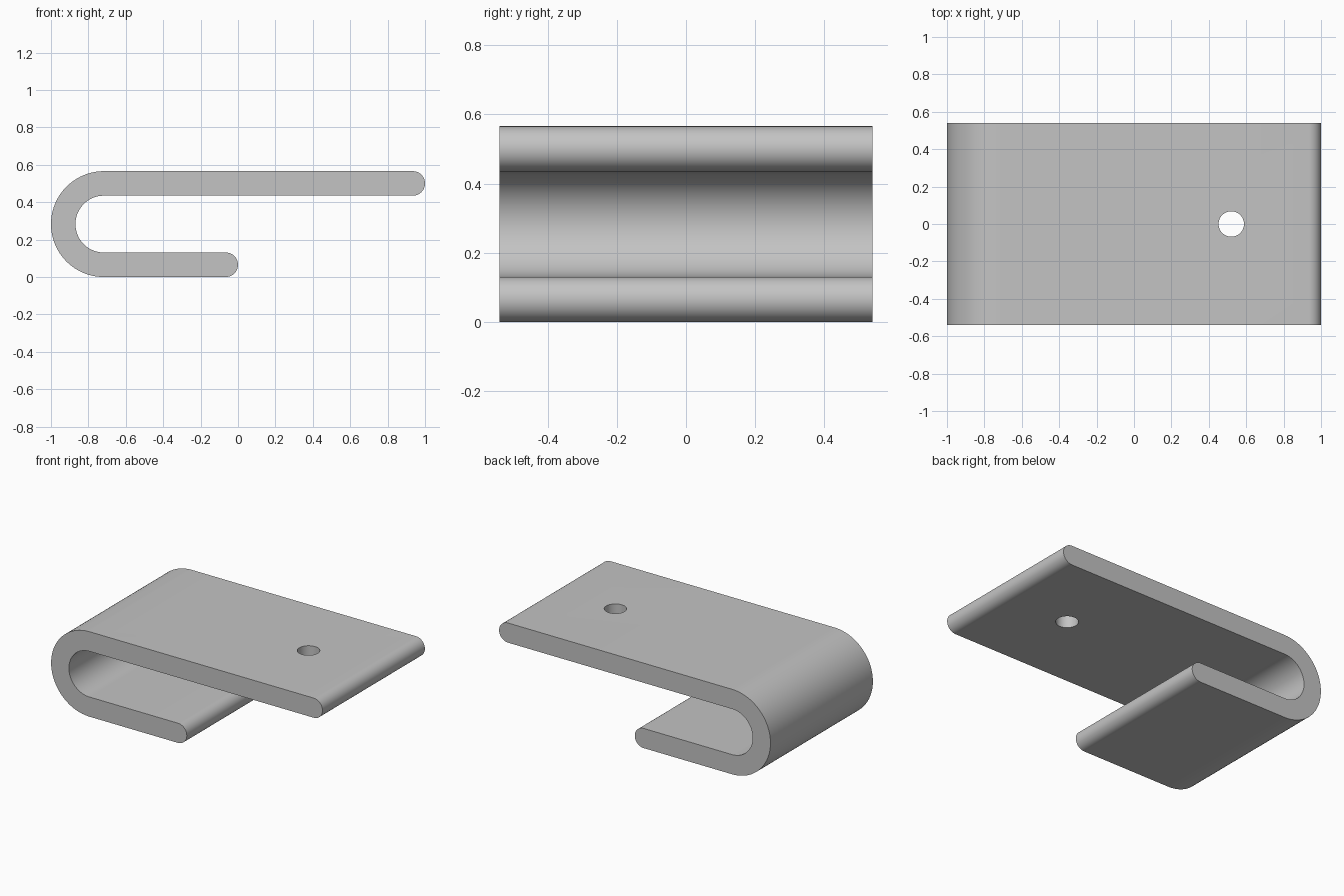
import bpy
import bmesh
from math import sin, cos, radians

cube = bpy.data.objects.get("Cube")
if cube:
    bpy.data.objects.remove(cube, do_unlink=True)

HEIGHT = 0.566
THICK = 0.131
HALF_WIDTH = 0.539
OUTER = HEIGHT / 2
INNER = OUTER - THICK
TIP = THICK / 2
BEND_X = OUTER - 1

steel = bpy.data.materials.new("grey steel")
steel.use_nodes = True
grey = (0.55, 0.55, 0.55, 1)
steel.diffuse_color = grey
steel.node_tree.nodes["Principled BSDF"].inputs["Base Color"].default_value = grey


def arc(x, z, radius, start, end, steps):
    angles = [radians(start + (end - start) * i / steps) for i in range(steps + 1)]
    return [(x + radius * cos(a), z + radius * sin(a)) for a in angles]


# Side profile of the bent strip: short lip, inner bend, long flange, outer bend
profile = (arc(-TIP, TIP, TIP, -90, 90, 24)
           + arc(BEND_X, OUTER, INNER, 270, 90, 48)
           + arc(1 - TIP, HEIGHT - TIP, TIP, -90, 90, 24)
           + arc(BEND_X, OUTER, OUTER, 90, 270, 48))

# Extrude the profile across the width
mesh = bpy.data.meshes.new("hook_clip")
bm = bmesh.new()
face = bm.faces.new([bm.verts.new((x, -HALF_WIDTH, z)) for x, z in profile])
extruded = bmesh.ops.extrude_face_region(bm, geom=[face], use_keep_orig=True)
new_verts = [g for g in extruded["geom"] if isinstance(g, bmesh.types.BMVert)]
bmesh.ops.translate(bm, verts=new_verts, vec=(0, 2 * HALF_WIDTH, 0))
bmesh.ops.recalc_face_normals(bm, faces=bm.faces)
bm.to_mesh(mesh)
bm.free()
mesh.materials.append(steel)
clip = bpy.data.objects.new("hook_clip", mesh)
bpy.context.collection.objects.link(clip)

# Screw hole through the long flange
bpy.ops.mesh.primitive_cylinder_add(vertices=64, radius=0.068, depth=THICK * 2,
                                    location=(0.52, 0, HEIGHT - TIP))
cutter = bpy.context.object
cutter.name = "hole_cutter"
cutter.hide_render = True
cutter.data.materials.append(steel)
hole = clip.modifiers.new("screw_hole", "BOOLEAN")
hole.operation = "DIFFERENCE"
hole.solver = "EXACT"
hole.object = cutter

bpy.ops.object.select_all(action="DESELECT")
clip.select_set(True)
bpy.context.view_layer.objects.active = clip
bpy.ops.object.modifier_apply(modifier=hole.name)
bpy.data.objects.remove(cutter, do_unlink=True)
bpy.ops.object.shade_smooth_by_angle(angle=radians(30))
